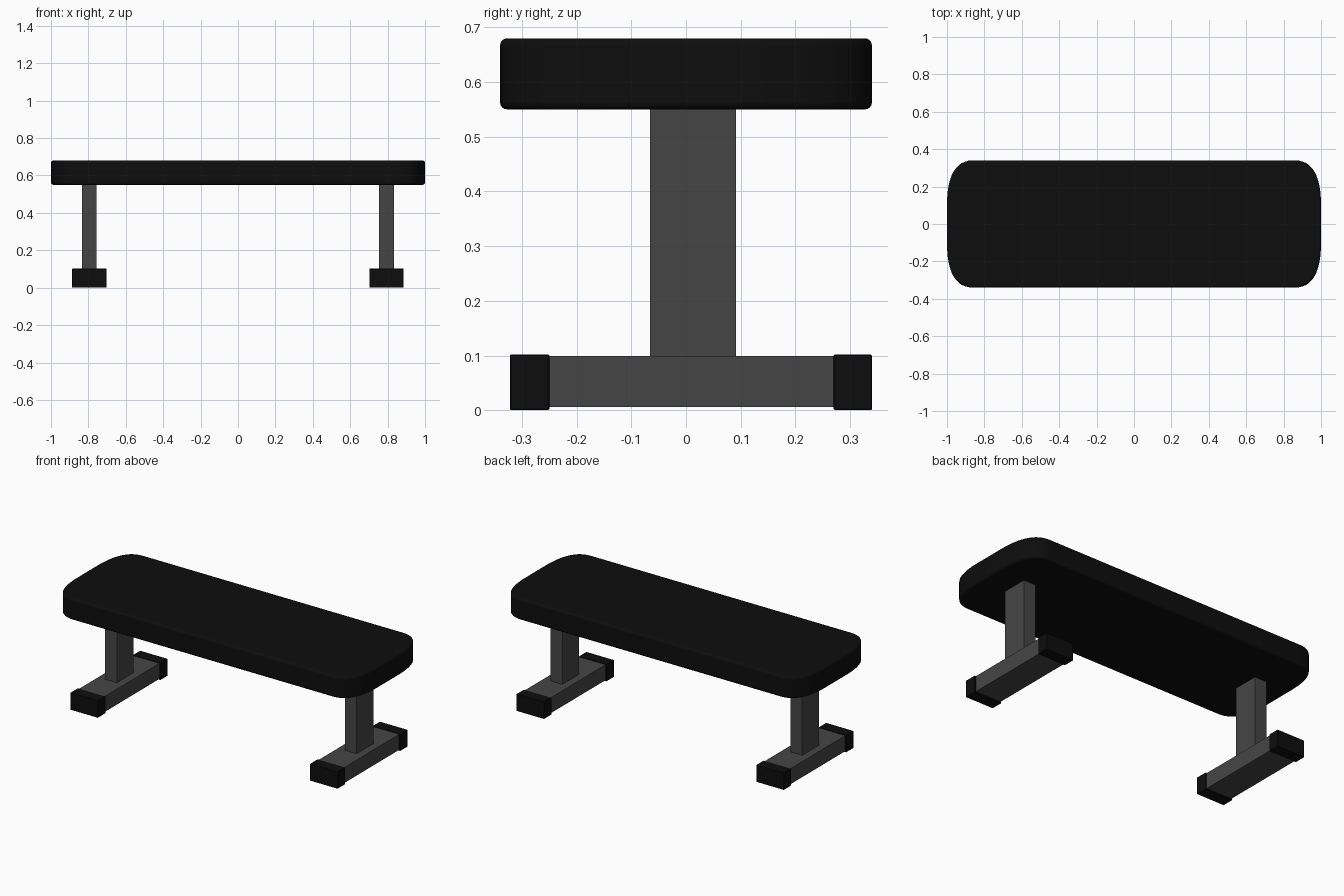
import bpy, bmesh, math

if "Cube" in bpy.data.objects:
    bpy.data.objects.remove(bpy.data.objects["Cube"])

def material(name, rgb):
    m = bpy.data.materials.new(name)
    m.diffuse_color = (*rgb, 1)
    m.use_nodes = True
    m.node_tree.nodes["Principled BSDF"].inputs["Base Color"].default_value = m.diffuse_color
    return m

BLACK = material("black vinyl", (0.004, 0.004, 0.004))
GREY = material("dark grey steel", (0.060, 0.060, 0.060))

def add_object(name, bm, mat):
    bmesh.ops.recalc_face_normals(bm, faces=bm.faces)
    me = bpy.data.meshes.new(name)
    bm.to_mesh(me)
    bm.free()
    me.materials.append(mat)
    ob = bpy.data.objects.new(name, me)
    bpy.context.collection.objects.link(ob)
    return ob

def box(name, x, y, z, mat, bevel=0):
    """Box from (min, max) ranges."""
    bm = bmesh.new()
    bmesh.ops.create_cube(bm, size=1)
    for v in bm.verts:
        v.co = [(a + b) / 2 + c * (b - a) for (a, b), c in zip((x, y, z), v.co)]
    ob = add_object(name, bm, mat)
    if bevel:
        mod = ob.modifiers.new("soft edges", 'BEVEL')
        mod.width, mod.segments = bevel, 1
    return ob

# Padded seat: outline with long curved corners, extruded, rims rounded
def corner(n=12):
    p0, c, p1 = (1.0, 0.10), (1.0, 0.34), (0.86, 0.34)
    for i in range(n + 1):
        t = i / n
        yield tuple((1-t)**2 * a + 2*t*(1-t) * b + t*t * d for a, b, d in zip(p0, c, p1))

q = list(corner())
outline = (q + [(-x, y) for x, y in reversed(q)]
           + [(-x, -y) for x, y in q] + [(x, -y) for x, y in reversed(q)])
bm = bmesh.new()
face = bm.faces.new([bm.verts.new((x, y, 0.55)) for x, y in outline])
top = bmesh.ops.extrude_face_region(bm, geom=[face], use_keep_orig=True)
bmesh.ops.translate(bm, vec=(0, 0, 0.13),
                    verts=[g for g in top["geom"] if isinstance(g, bmesh.types.BMVert)])
seat = add_object("padded_seat", bm, BLACK)
mod = seat.modifiers.new("rounded rims", 'BEVEL')
mod.width, mod.segments = 0.013, 4
mod.limit_method, mod.angle_limit = 'ANGLE', math.radians(60)
bpy.context.view_layer.objects.active = seat
seat.select_set(True)
bpy.ops.object.shade_smooth_by_angle(angle=math.radians(35))

# Two identical legs: post, foot bar and end caps
for side, cx in (("left", -0.795), ("right", 0.794)):
    box(side + "_post", (cx - 0.039, cx + 0.039), (-0.066, 0.091), (0.099, 0.555), GREY)
    box(side + "_foot_bar", (cx - 0.085, cx + 0.085), (-0.30, 0.32), (0.006, 0.099), GREY)
    for end, y in (("front", (-0.322, -0.25)), ("back", (0.27, 0.34))):
        box(f"{side}_{end}_foot_cap", (cx - 0.092, cx + 0.092), y, (0, 0.102), BLACK, 0.002)
